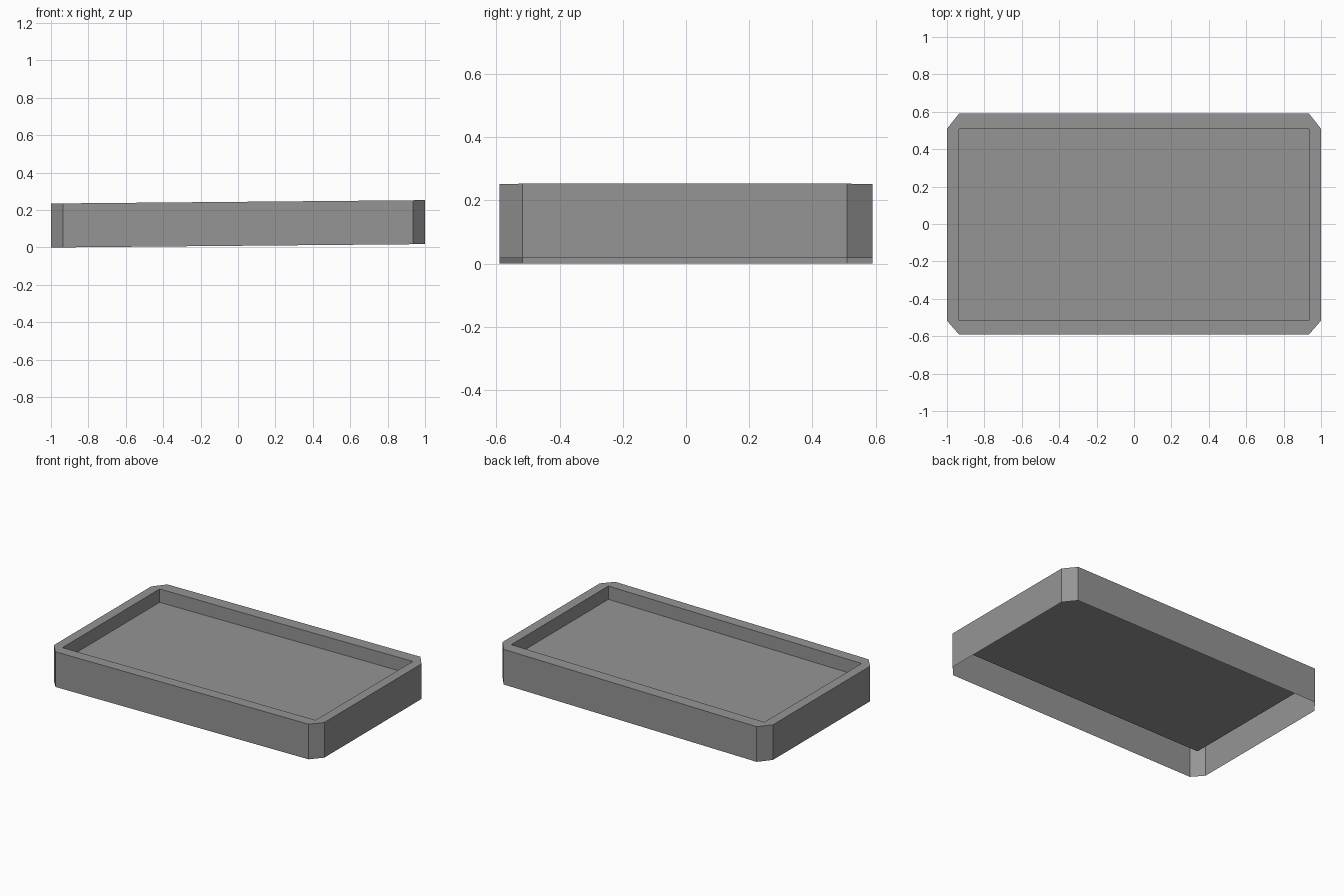
import bpy, bmesh

cube = bpy.data.objects.get("Cube")
if cube:
    bpy.data.objects.remove(cube, do_unlink=True)

grey = bpy.data.materials.new("mid grey")
grey.use_nodes = True
grey.diffuse_color = (0.3, 0.3, 0.3, 1)
grey.node_tree.nodes["Principled BSDF"].inputs["Base Color"].default_value = grey.diffuse_color

# Outer half sizes, inner edges and heights
OUT_X, OUT_Y = 1.0, 0.59
IN_X, FRONT, BACK = 0.936, -0.517, 0.509
HEIGHT, FLOOR, TILT = 0.235, 0.146, 0.009

# Inner corners, anticlockwise; the outline steps out from each to a cut corner
corners = [(-IN_X, FRONT), (IN_X, FRONT), (IN_X, BACK), (-IN_X, BACK)]
outline = []
for i, (x, y) in enumerate(corners):
    on_side = (OUT_X if x > 0 else -OUT_X, y)
    on_end = (x, OUT_Y if y > 0 else -OUT_Y)
    outline += [on_side, on_end] if i % 2 == 0 else [on_end, on_side]

bm = bmesh.new()


def ring(points, z):
    """Loop of vertices on a gently tilted level."""
    return [bm.verts.new((x, y, z + TILT * (x + 1))) for x, y in points]


def bridge(lower, upper):
    """Wall of quads between two equal loops."""
    n = len(lower)
    for i in range(n):
        j = (i + 1) % n
        bm.faces.new((lower[i], lower[j], upper[j], upper[i]))


# Outer wall, open underneath
base = ring(outline, 0)
top = ring(outline, HEIGHT)
bridge(base, top)

# Flat rim: a triangle at each corner, a quad along each side
lip = ring(corners, HEIGHT)
for i in range(4):
    j = (i + 1) % 4
    bm.faces.new((top[2 * i], top[2 * i + 1], lip[i]))
    bm.faces.new((top[2 * i + 1], top[2 * j], lip[j], lip[i]))

# Recess walls and floor
floor = ring(corners, FLOOR)
bridge(lip, floor)
bm.faces.new(floor)

mesh = bpy.data.meshes.new("tray")
bm.to_mesh(mesh)
bm.free()
mesh.materials.append(grey)
tray = bpy.data.objects.new("tray", mesh)
bpy.context.collection.objects.link(tray)
